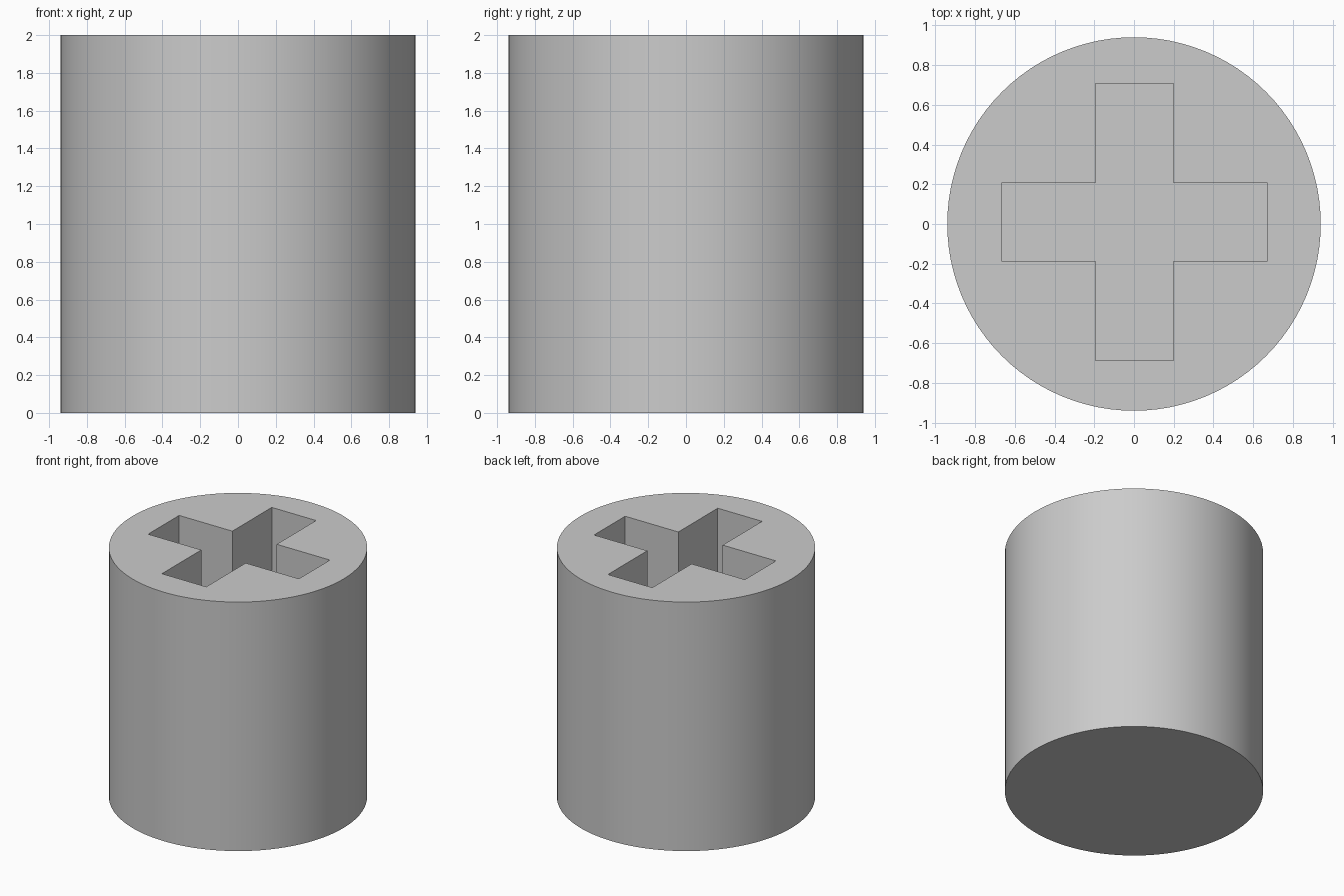
import bpy
import bmesh
import math

cube = bpy.data.objects.get("Cube")
if cube:
    bpy.data.objects.remove(cube, do_unlink=True)

RADIUS, HEIGHT = 0.94, 2.0
SOCKET_DEPTH = 1.0
ARM = 0.197          # half width of each socket arm
REACH_X, REACH_Y = 0.67, 0.697
OFFSET_X, OFFSET_Y = 0.002, 0.01

# Plain grey material
grey = bpy.data.materials.new("plain grey")
grey.use_nodes = True
colour = (0.6, 0.6, 0.6, 1.0)
grey.diffuse_color = colour
grey.node_tree.nodes["Principled BSDF"].inputs["Base Color"].default_value = colour

# Solid cylinder body
bpy.ops.mesh.primitive_cylinder_add(vertices=96, radius=RADIUS, depth=HEIGHT,
                                    location=(0, 0, HEIGHT / 2))
body = bpy.context.object
body.name = "cylinder_body"
body.data.materials.append(grey)

# Cross-shaped cutter: one quadrant of the outline, mirrored around
quadrant = [(REACH_X, ARM), (ARM, ARM), (ARM, REACH_Y)]
outline = []
for sx, sy in ((1, 1), (-1, 1), (-1, -1), (1, -1)):
    points = quadrant if sx * sy > 0 else quadrant[::-1]
    outline += [(sx * x + OFFSET_X, sy * y + OFFSET_Y) for x, y in points]

bm = bmesh.new()
base = bm.faces.new([bm.verts.new((x, y, HEIGHT - SOCKET_DEPTH)) for x, y in outline])
raised = bmesh.ops.extrude_face_region(bm, geom=[base])["geom"]
bmesh.ops.translate(bm, vec=(0, 0, SOCKET_DEPTH + 0.1),
                    verts=[v for v in raised if isinstance(v, bmesh.types.BMVert)])
bmesh.ops.recalc_face_normals(bm, faces=bm.faces)
mesh = bpy.data.meshes.new("socket_cutter")
bm.to_mesh(mesh)
bm.free()
mesh.materials.append(grey)
cutter = bpy.data.objects.new("socket_cutter", mesh)
bpy.context.collection.objects.link(cutter)
cutter.hide_render = True

# Sink the cross socket into the top, then drop the cutter
cut = body.modifiers.new("cross_socket", 'BOOLEAN')
cut.operation = 'DIFFERENCE'
cut.solver = 'EXACT'
cut.object = cutter
bpy.context.view_layer.objects.active = body
bpy.ops.object.modifier_apply(modifier=cut.name)
bpy.data.objects.remove(cutter, do_unlink=True)

# Smooth wall with crisp rims and socket edges
bpy.ops.object.select_all(action='DESELECT')
body.select_set(True)
bpy.ops.object.shade_smooth_by_angle(angle=math.radians(30))
